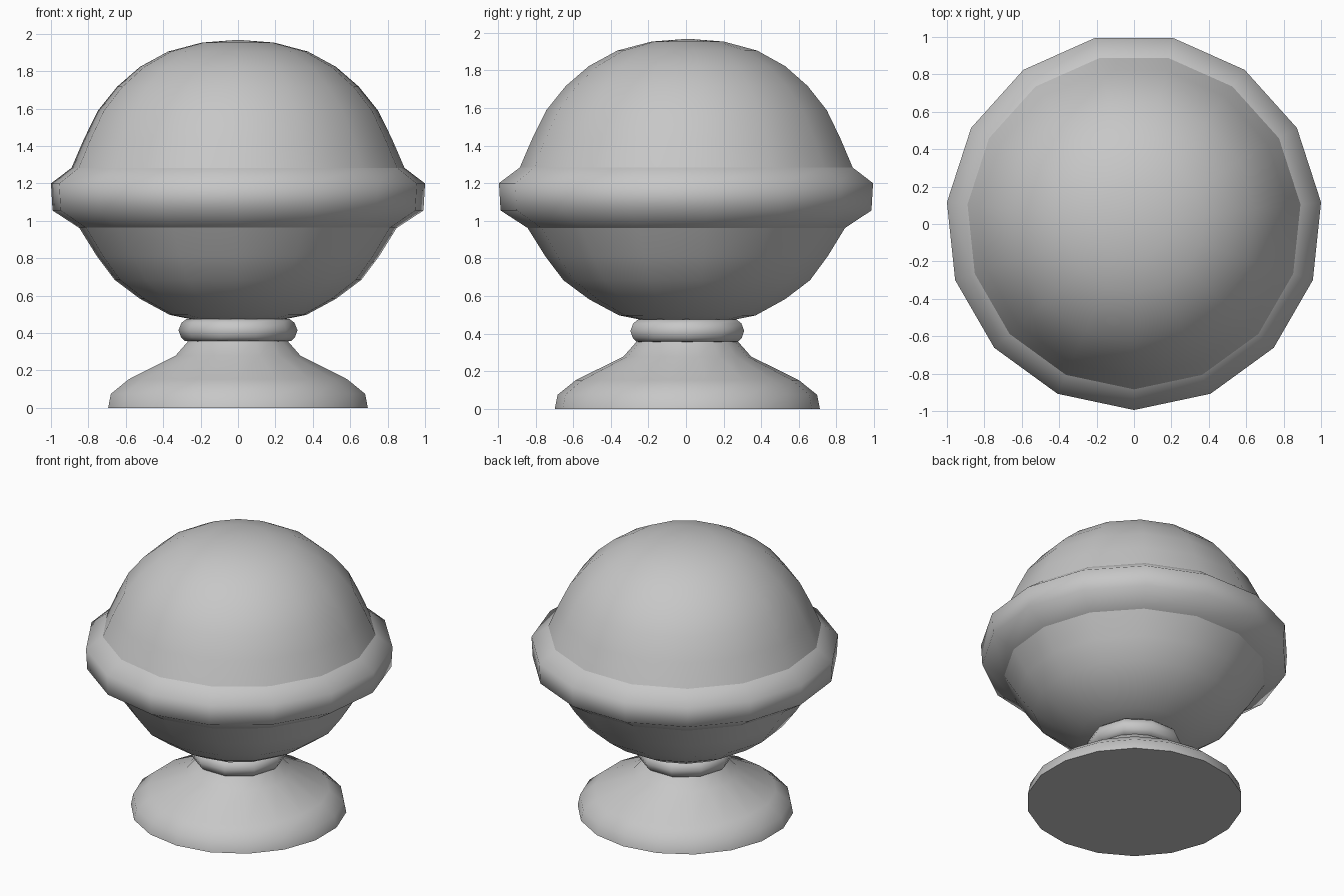
import bpy, bmesh, math

if "Cube" in bpy.data.objects:
    bpy.data.objects.remove(bpy.data.objects["Cube"])

grey = bpy.data.materials.new("stone grey")
grey.diffuse_color = (0.57, 0.57, 0.57, 1)
grey.use_nodes = True
grey.node_tree.nodes["Principled BSDF"].inputs["Base Color"].default_value = grey.diffuse_color


def lathe(name, profile, sides, start, y_offset, cap_first=False):
    """Spin a (radius, height) profile, listed bottom to top, into a faceted part."""
    bm = bmesh.new()
    rings = []
    for r, z in profile:
        if r == 0:
            rings.append([bm.verts.new((0, y_offset, z))] * sides)
            continue
        angles = [start + 2 * math.pi * i / sides for i in range(sides)]
        rings.append([bm.verts.new((r * math.cos(a), r * math.sin(a) + y_offset, z))
                      for a in angles])
    for low, high in zip(rings, rings[1:]):
        for i in range(sides):
            j = (i + 1) % sides
            quad = [low[i], low[j], high[j], high[i]]
            bm.faces.new(list(dict.fromkeys(quad)))  # poles become triangles
    if cap_first:
        bm.faces.new(rings[0][::-1])
    mesh = bpy.data.meshes.new(name)
    bm.to_mesh(mesh)
    bm.free()
    mesh.materials.append(grey)
    obj = bpy.data.objects.new(name, mesh)
    bpy.context.collection.objects.link(obj)
    bpy.ops.object.select_all(action='DESELECT')
    obj.select_set(True)
    bpy.context.view_layer.objects.active = obj
    bpy.ops.object.shade_smooth_by_angle(angle=math.radians(65))
    return obj


FRONT = -math.pi / 2  # first corner points to the front

# Flared round foot
lathe("foot", [(0.705, 0), (0.69, 0.075), (0.593, 0.153), (0.34, 0.278), (0.27, 0.357)],
      18, FRONT, 0.007, cap_first=True)

# Rounded neck collar
lathe("neck_collar", [(0.26, 0.355), (0.285, 0.358), (0.305, 0.378), (0.318, 0.415),
                      (0.302, 0.455), (0.275, 0.475), (0.25, 0.478)], 10, 0, 0.007)

# Lower half of the ball
lathe("lower_bowl", [(0, 0.455), (0.19, 0.462), (0.367, 0.497), (0.527, 0.583),
                     (0.663, 0.684), (0.76, 0.813), (0.855, 0.965)], 15, FRONT, 0.011)

# Thick band around the middle
lathe("middle_band", [(0.855, 0.963), (0.997, 1.055), (1.0055, 1.2), (0.895, 1.283)],
      15, FRONT, 0.011)

# Upper dome
lathe("upper_dome", [(0.895, 1.283), (0.828, 1.438), (0.754, 1.588), (0.65, 1.717),
                     (0.527, 1.823), (0.376, 1.905), (0.194, 1.953), (0, 1.968)],
      15, FRONT, 0.011)
